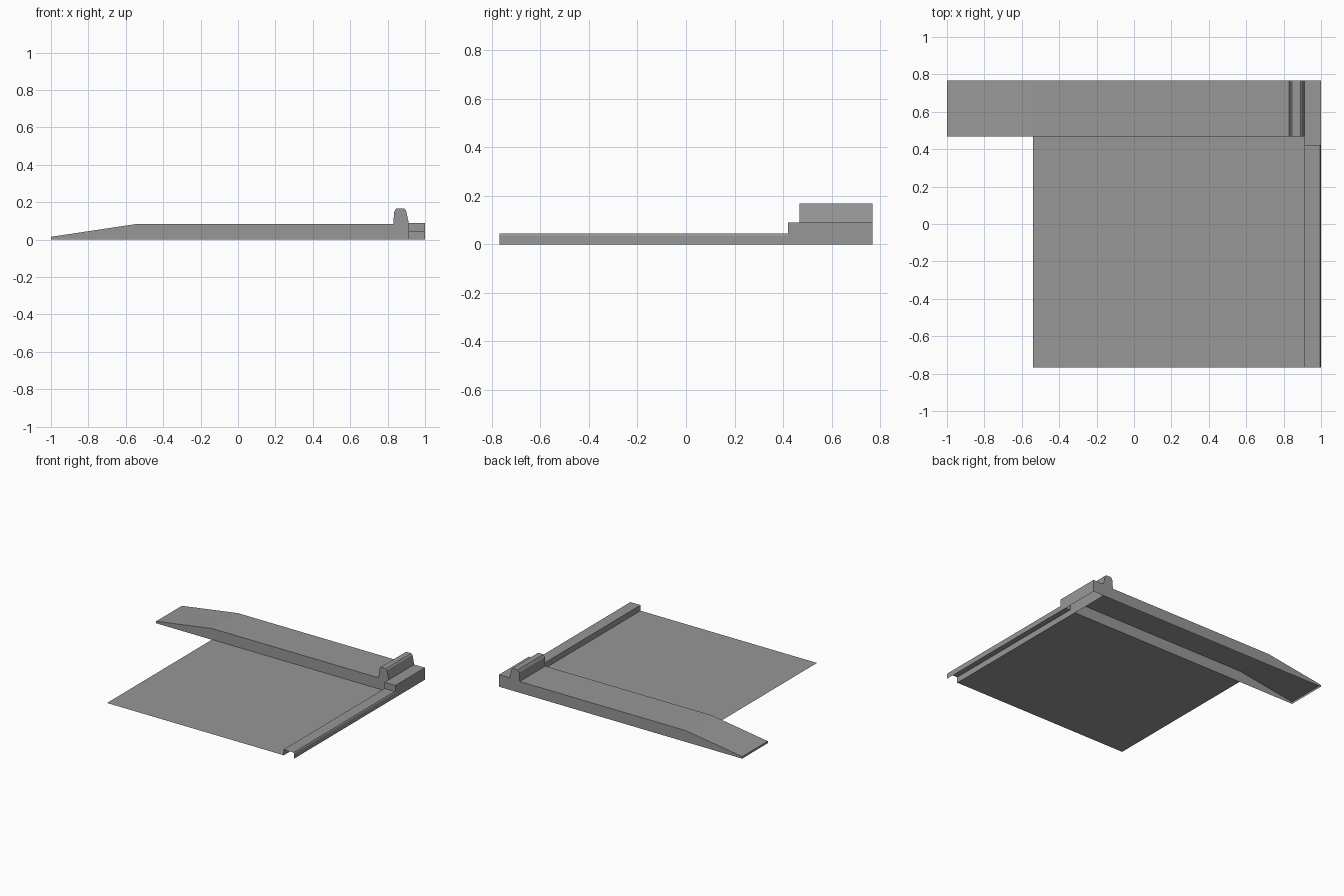
import bpy
import bmesh

cube = bpy.data.objects.get("Cube")
if cube:
    bpy.data.objects.remove(cube, do_unlink=True)

# Single grey finish
GREY = (0.31, 0.31, 0.31, 1)
grey = bpy.data.materials.new("mid grey")
grey.use_nodes = True
grey.diffuse_color = GREY
grey.node_tree.nodes["Principled BSDF"].inputs["Base Color"].default_value = GREY

FRONT, BACK = -0.768, 0.768
RAMP_FRONT, BLOCK_FRONT = 0.467, 0.42
JOINT, EDGE = 0.912, 1.0


def sweep(name, profile, y0, y1, front_cap=False, back_cap=False):
    """Sweep an open x-z profile along y as a thin shell, with optional end caps."""
    bm = bmesh.new()
    a = [bm.verts.new((x, y0, z)) for x, z in profile]
    b = [bm.verts.new((x, y1, z)) for x, z in profile]
    for i in range(len(profile) - 1):
        bm.faces.new((a[i], a[i + 1], b[i + 1], b[i]))
    if front_cap:
        bm.faces.new(a[::-1])
    if back_cap:
        bm.faces.new(b)
    mesh = bpy.data.meshes.new(name)
    bm.to_mesh(mesh)
    bm.free()
    mesh.materials.append(grey)
    obj = bpy.data.objects.new(name, mesh)
    bpy.context.collection.objects.link(obj)
    return obj


# Thin floor sheet
sweep("floor_sheet", [(-0.54, 0.002), (JOINT, 0.002)], FRONT, RAMP_FRONT)

# Hollow ramp, open underneath
sweep("ramp", [(-1, 0), (-1, 0.015), (-0.54, 0.084), (JOINT, 0.084), (JOINT, 0)],
      RAMP_FRONT, BACK, True, True)

# Wheel stop across the ramp
sweep("wheel_stop", [(0.83, 0.084), (0.835, 0.148), (0.846, 0.167), (0.889, 0.167),
                     (0.898, 0.158), (0.914, 0.084)], RAMP_FRONT, BACK, True, True)

# Low channel along the side of the floor, open underneath and at the front
sweep("side_channel", [(JOINT, 0), (JOINT, 0.044), (0.995, 0.044), (EDGE, 0.036), (EDGE, 0)],
      FRONT, BLOCK_FRONT)

# Corner block with a front wall above the channel
sweep("corner_block", [(JOINT, 0), (JOINT, 0.09), (EDGE, 0.09), (EDGE, 0)],
      BLOCK_FRONT, BACK, False, True)
sweep("corner_block_front", [(JOINT, 0.04), (JOINT, 0.09), (EDGE, 0.09), (EDGE, 0.04)],
      BLOCK_FRONT, BLOCK_FRONT + 0.004, True)
